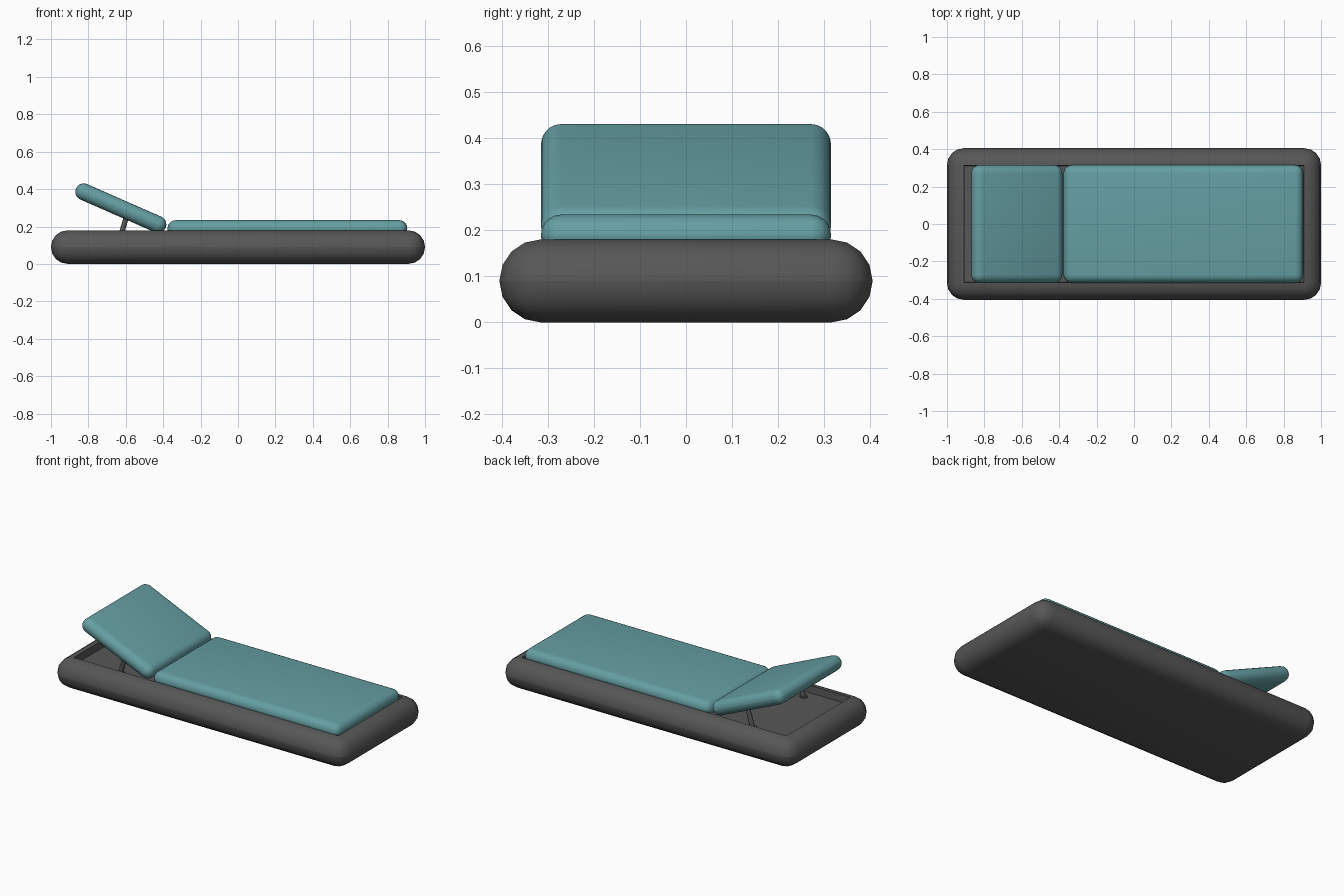
import bpy, bmesh, math
from mathutils import Vector, Matrix

if "Cube" in bpy.data.objects:
    bpy.data.objects.remove(bpy.data.objects["Cube"])


def material(name, rgb):
    m = bpy.data.materials.new(name)
    m.diffuse_color = (*rgb, 1)
    m.use_nodes = True
    m.node_tree.nodes["Principled BSDF"].inputs["Base Color"].default_value = m.diffuse_color
    return m


GREY = material("dark grey", (0.095, 0.095, 0.095))
TEAL = material("teal fabric", (0.13, 0.345, 0.365))


def finish(bm, name, mat):
    bmesh.ops.recalc_face_normals(bm, faces=bm.faces)
    me = bpy.data.meshes.new(name)
    bm.to_mesh(me)
    bm.free()
    me.materials.append(mat)
    ob = bpy.data.objects.new(name, me)
    bpy.context.collection.objects.link(ob)
    bpy.ops.object.select_all(action='DESELECT')
    ob.select_set(True)
    bpy.context.view_layer.objects.active = ob
    bpy.ops.object.shade_smooth_by_angle(angle=math.radians(40))
    return ob


def rounded_box(size, radius, segments):
    bm = bmesh.new()
    bmesh.ops.create_cube(bm, size=1)
    bmesh.ops.scale(bm, vec=size, verts=bm.verts)
    bmesh.ops.bevel(bm, geom=bm.edges[:], offset=radius, segments=segments,
                    profile=0.5, affect='EDGES', clamp_overlap=True)
    return bm


# Base: rounded slab with a shallow recess in its top
bm = rounded_box((2, 0.81, 0.18), 0.0895, 4)
bmesh.ops.translate(bm, vec=(0, 0, 0.09), verts=bm.verts)
bm.normal_update()
top = max((f for f in bm.faces if f.normal.z > 0.9), key=lambda f: f.calc_area())
bmesh.ops.inset_region(bm, faces=[top], thickness=0.004)
bmesh.ops.inset_region(bm, faces=[top], thickness=0.003)
bmesh.ops.translate(bm, vec=(0, 0, -0.045), verts=top.verts)
finish(bm, "base_frame", GREY)

# Flat seat cushion
bm = rounded_box((1.282, 0.63, 0.09), 0.0445, 5)
bmesh.ops.translate(bm, vec=(0.264, 0, 0.189), verts=bm.verts)
finish(bm, "seat_cushion", TEAL)

# Raised backrest cushion
tilt = math.radians(23.7)
bm = rounded_box((0.523, 0.63, 0.09), 0.0445, 5)
bmesh.ops.transform(bm, matrix=Matrix.Translation((-0.6265, 0, 0.2985))
                    @ Matrix.Rotation(tilt, 4, 'Y'), verts=bm.verts)
finish(bm, "backrest_cushion", TEAL)


def rod(bm, a, b, r):
    a, b = Vector(a), Vector(b)
    d = b - a
    rot = d.to_track_quat('Z', 'Y').to_matrix().to_4x4()
    bmesh.ops.create_cone(bm, cap_ends=True, segments=12, radius1=r, radius2=r,
                          depth=d.length,
                          matrix=Matrix.Translation((a + b) / 2) @ rot)


# Struts under the backrest, each with a foot plate
for side, y in (("left", -0.25), ("right", 0.25)):
    bm = bmesh.new()
    rod(bm, (-0.632, y, 0.134), (-0.597, y, 0.25), 0.014)
    rod(bm, (-0.633, y, 0.134), (-0.633, y, 0.142), 0.024)
    finish(bm, side + "_backrest_strut", GREY)
